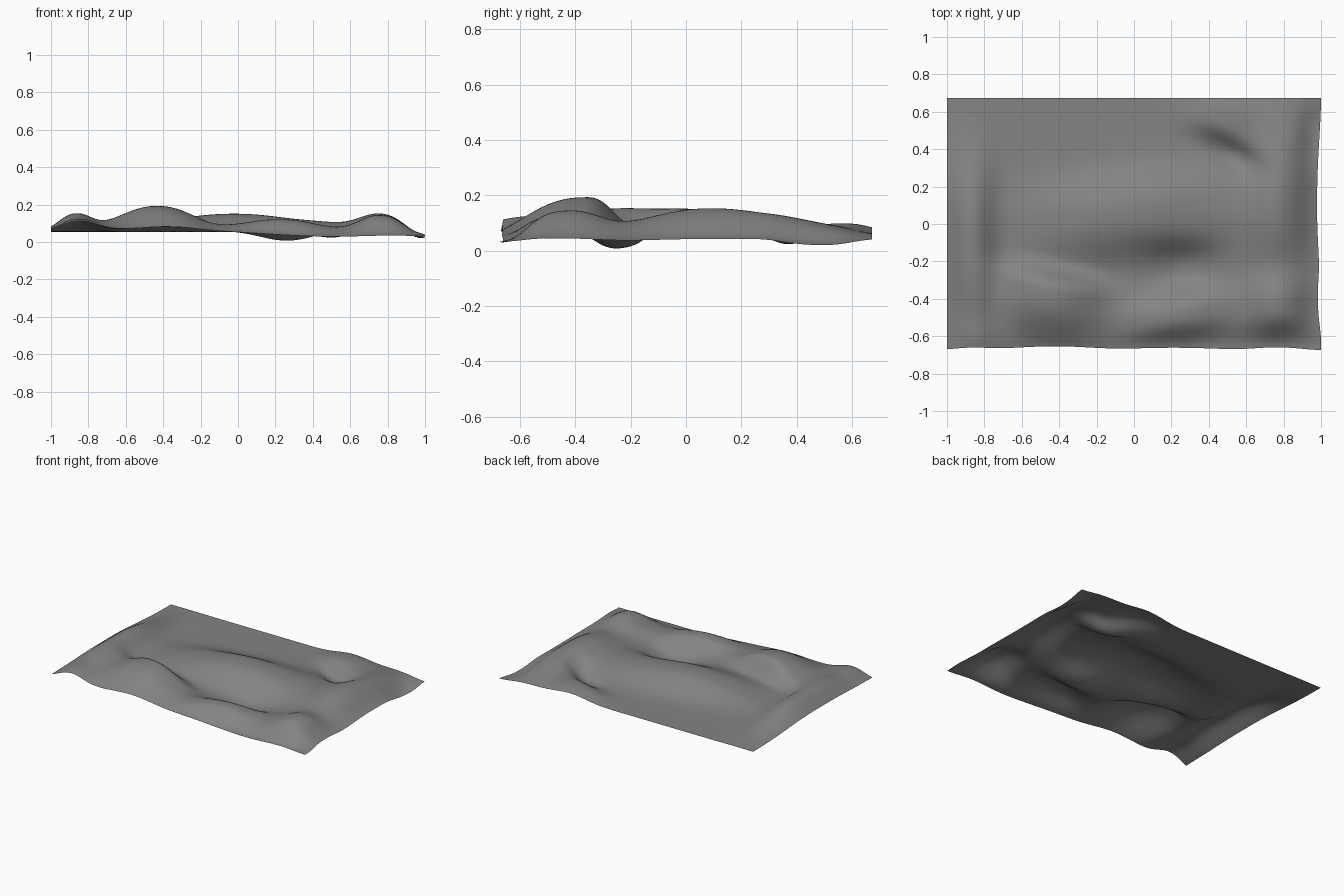
import bpy, bmesh
from math import exp, cos, sin, radians

# Folds of the cloth: x, y, half width, front reach, back reach, turn (degrees), height
FOLDS = [
    (-0.87, -0.06, 0.12, 0.58, 0.42, 0, 0.096),    # left ridge
    (-0.43, -0.36, 0.28, 0.26, 0.11, -12, 0.140),  # big front-left swell
    (-0.02, 0.06, 0.50, 0.22, 0.20, 6, 0.099),     # central ridge
    (0.27, -0.23, 0.20, 0.11, 0.12, 0, -0.050),    # hollow
    (0.22, -0.49, 0.28, 0.12, 0.11, 8, 0.070),     # front ridge
    (0.77, -0.45, 0.16, 0.14, 0.17, 0, 0.088),     # front-right swell
    (0.78, 0.14, 0.16, 0.40, 0.42, 0, 0.092),      # right ridge
    (0.55, 0.00, 0.22, 0.40, 0.25, 0, 0.025),      # low swell beside it
    (0.97, 0.49, 0.08, 0.16, 0.13, 0, -0.025),     # right edge dip
    (1.00, 0.00, 0.12, 0.66, 0.60, 0, -0.015),     # lowered right edge
    (0.50, -0.69, 0.50, 0.10, 0.10, 0, -0.020),    # lowered front edge
    (0.47, 0.56, 0.20, 0.12, 0.16, -20, 0.050),    # back bump
    (0.53, 0.36, 0.17, 0.07, 0.07, -30, -0.038),   # back crease
    (-0.82, -0.67, 0.15, 0.15, 0.15, 0, 0.030),    # raised front-left edge
]


def height(x, y):
    z = 0.052 - 0.008 * max(x, 0)
    for fx, fy, w, front, back, turn, h in FOLDS:
        c, s = cos(radians(turn)), sin(radians(turn))
        u = c * (x - fx) + s * (y - fy)
        v = -s * (x - fx) + c * (y - fy)
        z += h * exp(-abs(u / w) ** 2.2 - abs(v / (back if v > 0 else front)) ** 2.6)
    return max(z, 0.0)


# Thin draped sheet
bm = bmesh.new()
bmesh.ops.create_grid(bm, x_segments=120, y_segments=80, size=1)
for v in bm.verts:
    x, y = v.co.x, v.co.y * 0.673
    z = height(x, y)
    # edges pull inwards slightly where the front and right sides ripple
    if x > 0:
        x -= 0.22 * x ** 8 * max(0, height(0.80, y) - 0.05) * max(0, 1 - (y / 0.67) ** 4)
    if y < 0:
        y += 0.16 * (y / 0.672) ** 8 * max(0, height(x, -0.5) - 0.05)
    v.co = (x, y, z)
mesh = bpy.data.meshes.new("blanket")
bm.to_mesh(mesh)
bm.free()
blanket = bpy.data.objects.new("blanket", mesh)
bpy.context.collection.objects.link(blanket)
mesh.shade_smooth()

# Dark grey cloth
cloth = bpy.data.materials.new("dark_cloth")
cloth.diffuse_color = (0.23, 0.23, 0.23, 1)
mesh.materials.append(cloth)
